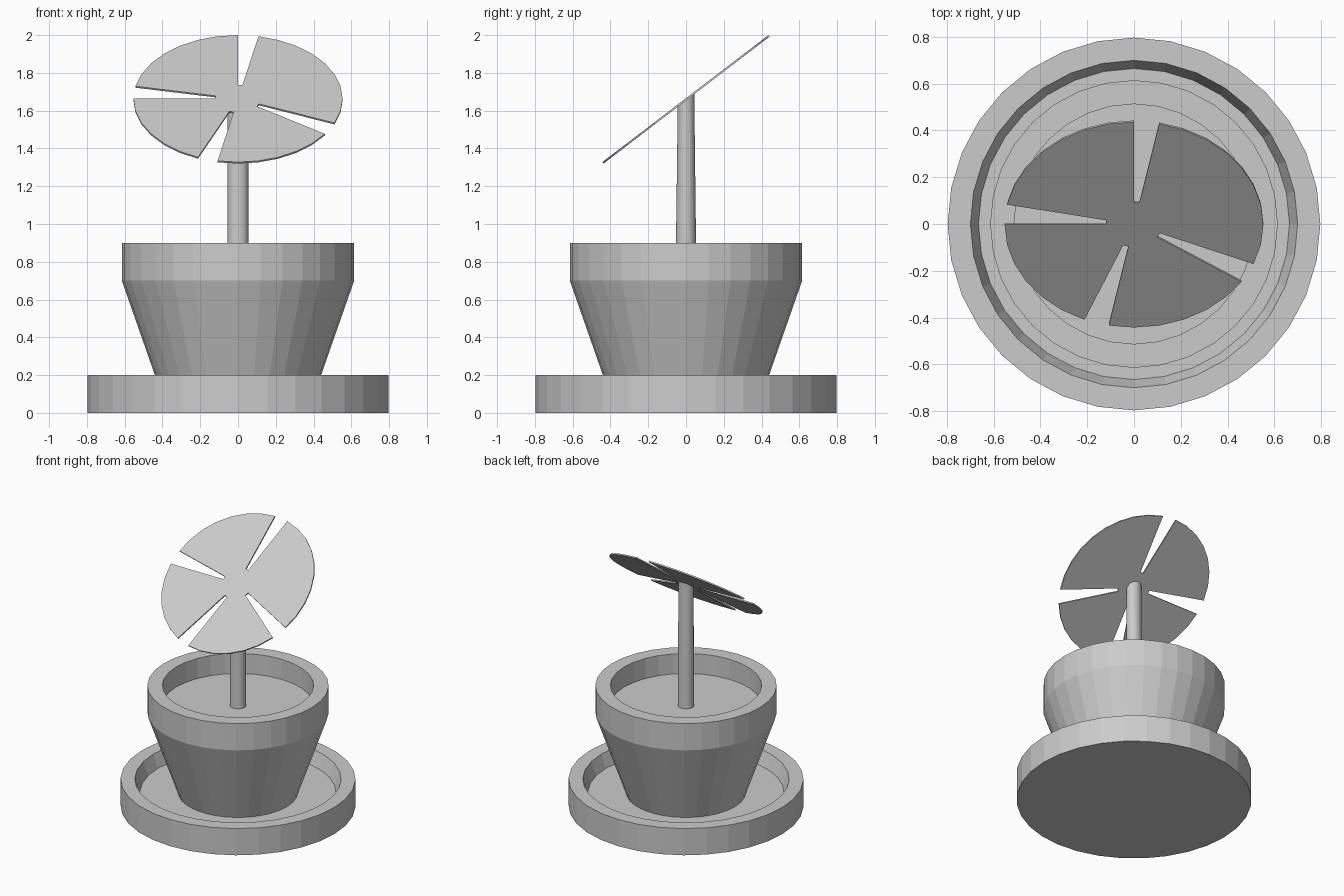
import bpy, bmesh
from math import sin, cos, radians, tau
from mathutils import Matrix, Vector

SIDES = 32
TILT = Matrix.Rotation(radians(37.4), 4, 'X')

cube = bpy.data.objects.get("Cube")
if cube:
    bpy.data.objects.remove(cube, do_unlink=True)

grey = bpy.data.materials.new("light_grey")
grey.use_nodes = True
colour = (0.6, 0.6, 0.6, 1)
grey.diffuse_color = colour
grey.node_tree.nodes["Principled BSDF"].inputs["Base Color"].default_value = colour


def ring(bm, radius, z=0.0, matrix=None):
    points = [Vector((radius * cos(tau * i / SIDES), radius * sin(tau * i / SIDES), z))
              for i in range(SIDES)]
    return [bm.verts.new(matrix @ p if matrix else p) for p in points]


def bridge(bm, a, b, skip=()):
    for i in range(SIDES):
        if i not in skip:
            j = (i + 1) % SIDES
            bm.faces.new((a[i], a[j], b[j], b[i]))


def finish(bm, name):
    bmesh.ops.recalc_face_normals(bm, faces=bm.faces)
    mesh = bpy.data.meshes.new(name)
    bm.to_mesh(mesh)
    bm.free()
    mesh.materials.append(grey)
    obj = bpy.data.objects.new(name, mesh)
    bpy.context.collection.objects.link(obj)
    return obj


def lathe(name, profile):
    """Closed solid from (radius, z) rings, capped at both ends."""
    bm = bmesh.new()
    rings = [ring(bm, r, z) for r, z in profile]
    for a, b in zip(rings, rings[1:]):
        bridge(bm, a, b)
    bm.faces.new(rings[0])
    bm.faces.new(rings[-1])
    return finish(bm, name)


# Saucer with a raised rim, and the pot standing in it
lathe("saucer", [(0.797, 0), (0.797, 0.2), (0.70, 0.2), (0.665, 0.1)])
lathe("pot", [(0.405, 0.1), (0.615, 0.7), (0.615, 0.9), (0.513, 0.9), (0.513, 0.75)])

# Stem, its top ring tilted to meet the flower
bm = bmesh.new()
base = ring(bm, 0.055, 0.75)
top = ring(bm, 0.055, 0, Matrix.Translation((0, 0, 1.656)) @ TILT)
bridge(bm, base, top)
bm.faces.new(base)
bm.faces.new(top)
finish(bm, "stem")

# Flower: thin tilted disc with four one-segment gaps between petals
GAPS = (7, 15, 22, 29)
THICK = 0.01
bm = bmesh.new()
hub = ring(bm, 0.12, -THICK / 2)
rim = ring(bm, 0.5535, -THICK / 2)
bridge(bm, hub, rim, GAPS)
bm.faces.new(hub)
bmesh.ops.recalc_face_normals(bm, faces=bm.faces)
solid = bmesh.ops.extrude_face_region(bm, geom=bm.faces[:], use_keep_orig=True)
bmesh.ops.translate(bm, vec=(0, 0, THICK),
                    verts=[v for v in solid["geom"] if isinstance(v, bmesh.types.BMVert)])
flower = finish(bm, "flower")
flower.matrix_world = Matrix.Translation((0, 0, 1.66)) @ TILT
